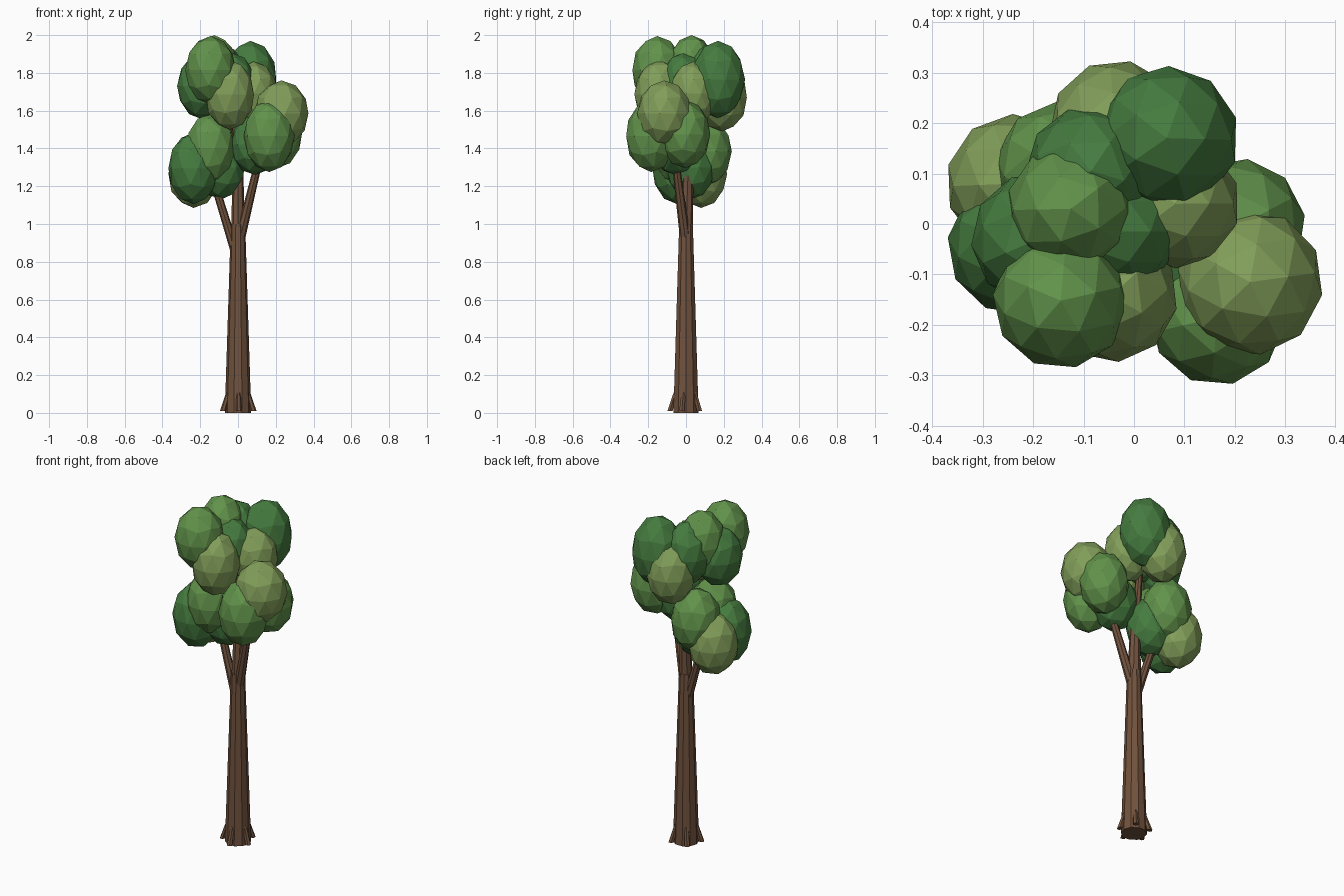
import bpy, bmesh, math, random
from mathutils import Matrix

if "Cube" in bpy.data.objects:
    bpy.data.objects.remove(bpy.data.objects["Cube"])

random.seed(4)


def material(name, rgb):
    m = bpy.data.materials.new(name)
    m.diffuse_color = (*rgb, 1)
    m.use_nodes = True
    m.node_tree.nodes["Principled BSDF"].inputs["Base Color"].default_value = m.diffuse_color
    return m


BARK = material("bark", (0.165, 0.085, 0.047))
LIGHT = material("light_leaf", (0.22, 0.34, 0.10))
MID = material("mid_leaf", (0.12, 0.29, 0.07))
DARK = material("dark_leaf", (0.06, 0.20, 0.05))


def add_object(name, bm, mat):
    bmesh.ops.recalc_face_normals(bm, faces=bm.faces)
    me = bpy.data.meshes.new(name)
    bm.to_mesh(me)
    bm.free()
    me.materials.append(mat)
    bpy.context.collection.objects.link(bpy.data.objects.new(name, me))


def limb(name, path, sides):
    """Tapered limb through horizontal rings (x, y, z, radius)."""
    bm = bmesh.new()
    rings = []
    for x, y, z, r in path:
        rings.append([bm.verts.new((x + r * math.cos(a), y + r * math.sin(a), z))
                      for a in (2 * math.pi * i / sides for i in range(sides))])
    for lo, hi in zip(rings, rings[1:]):
        for i in range(sides):
            j = (i + 1) % sides
            bm.faces.new((lo[i], lo[j], hi[j], hi[i]))
    bm.faces.new(rings[0][::-1])
    bm.faces.new(rings[-1])
    add_object(name, bm, BARK)


def clump(name, mat, x, y, z, r, rz):
    """Faceted leaf ball, stretched upward and turned at random."""
    bm = bmesh.new()
    bmesh.ops.create_icosphere(
        bm, subdivisions=2, radius=1,
        matrix=Matrix.Translation((x, y, z))
        @ Matrix.Diagonal((r, r, rz, 1))
        @ Matrix.Rotation(random.uniform(0, 6.28), 4, 'Z'))
    add_object(name, bm, mat)


# Trunk and branches
limb("trunk", [(0, 0, 0, 0.07), (0, 0, 0.5, 0.054), (0, 0, 1.0, 0.038)], 10)
limb("centre_branch", [(0, 0, 0.95, 0.037), (0, 0.01, 1.25, 0.029),
                       (-0.02, 0.03, 1.7, 0.014)], 8)
limb("left_branch", [(-0.01, 0, 0.84, 0.026), (-0.105, 0.015, 1.15, 0.022),
                     (-0.15, 0.03, 1.3, 0.015)], 8)
limb("right_branch", [(0.012, -0.005, 0.93, 0.028), (0.09, -0.045, 1.25, 0.022),
                      (0.14, -0.07, 1.45, 0.015)], 8)

# Flared roots around the base
for k in range(5):
    a = math.radians(-15 + 72 * k)
    c, s = math.cos(a), math.sin(a)
    limb(f"root_{k + 1}", [(0.085 * c, 0.085 * s, 0.01, 0.016),
                           (0.055 * c, 0.055 * s, 0.11, 0.011)], 6)

# Leaf clumps: material, x, y, z, radius, half height
crown = {
    "upper": [(MID, -0.145, -0.152, 1.815, 0.135, 0.18),
              (MID, -0.125, 0.03, 1.82, 0.128, 0.18),
              (DARK, 0.065, 0.17, 1.765, 0.143, 0.205),
              (DARK, -0.085, 0.105, 1.77, 0.13, 0.18),
              (LIGHT, -0.035, 0.192, 1.67, 0.133, 0.18),
              (LIGHT, 0.082, 0.04, 1.69, 0.128, 0.17),
              (LIGHT, -0.045, -0.142, 1.685, 0.132, 0.185),
              (DARK, -0.03, -0.015, 1.74, 0.12, 0.165),
              (DARK, -0.19, -0.03, 1.73, 0.133, 0.175)],
    "right": [(LIGHT, 0.23, -0.115, 1.585, 0.145, 0.175),
              (MID, 0.165, -0.185, 1.465, 0.135, 0.19),
              (MID, 0.205, -0.005, 1.475, 0.135, 0.18),
              (DARK, 0.09, -0.06, 1.42, 0.13, 0.16)],
    "left": [(LIGHT, -0.235, 0.08, 1.265, 0.138, 0.18),
             (MID, -0.14, 0.105, 1.385, 0.138, 0.185),
             (MID, -0.145, -0.05, 1.40, 0.132, 0.185),
             (DARK, -0.235, -0.045, 1.295, 0.135, 0.19),
             (DARK, -0.09, 0.025, 1.30, 0.13, 0.17)],
}
for group, clumps in crown.items():
    for n, spec in enumerate(clumps, 1):
        clump(f"{group}_leaf_clump_{n}", *spec)
